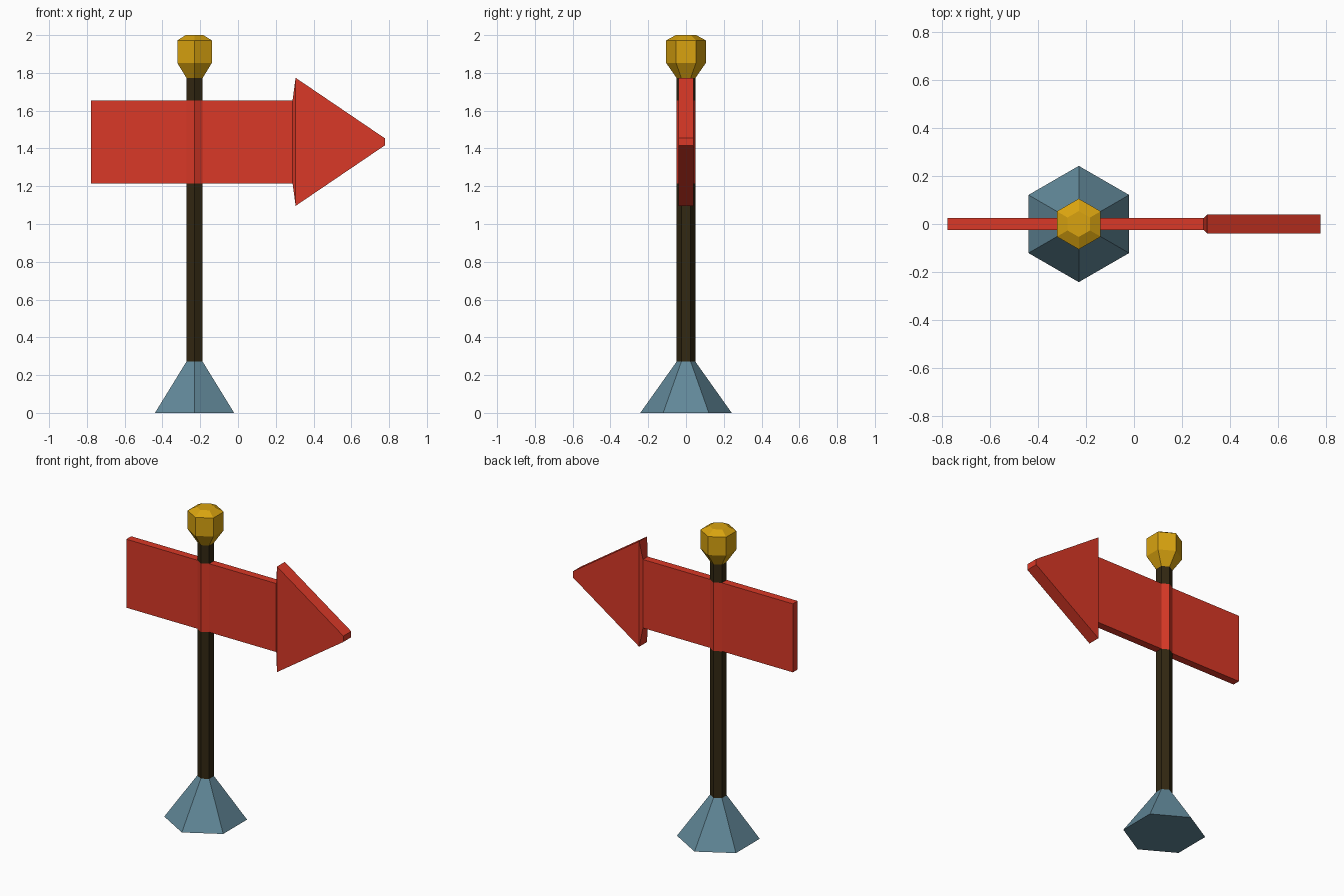
import bpy, bmesh, math

if "Cube" in bpy.data.objects:
    bpy.data.objects.remove(bpy.data.objects["Cube"])

POLE_X = -0.23          # pole axis
POLE_R = 0.049          # hexagon radius of the pole
SIGN_Z, SIGN_H = 1.435, 0.22   # sign centre height and half height
FLAT = POLE_R * math.cos(math.pi / 6)   # half width across flats
THICK = POLE_R / 2                      # sign is as thick as one pole facet


def material(name, rgb):
    m = bpy.data.materials.new(name)
    m.diffuse_color = (*rgb, 1)
    m.use_nodes = True
    m.node_tree.nodes["Principled BSDF"].inputs["Base Color"].default_value = m.diffuse_color
    return m


red = material("sign red", (0.70, 0.040, 0.020))
brown = material("dark brown", (0.032, 0.021, 0.006))
blue = material("slate blue", (0.120, 0.245, 0.315))
gold = material("gold", (0.69, 0.365, 0.005))


def loft(name, rings, mats, cap_start=False, cap_end=False):
    """Skin a list of rings that share the same point count."""
    bm = bmesh.new()
    rows = [[bm.verts.new(p) for p in ring] for ring in rings]
    n = len(rows[0])
    for a, b in zip(rows, rows[1:]):
        for i in range(n):
            j = (i + 1) % n
            bm.faces.new((a[i], a[j], b[j], b[i]))
    if cap_start:
        bm.faces.new(rows[0][::-1])
    if cap_end:
        bm.faces.new(rows[-1])
    bm.normal_update()
    me = bpy.data.meshes.new(name)
    bm.to_mesh(me)
    bm.free()
    for m in mats:
        me.materials.append(m)
    ob = bpy.data.objects.new(name, me)
    bpy.context.collection.objects.link(ob)
    return ob


def hexagon(r, z):
    """Horizontal hexagon with corners towards front and back."""
    angles = [math.radians(90 + 60 * i) for i in range(6)]
    return [(POLE_X + r * math.cos(a), r * math.sin(a), z) for a in angles]


def section(x, half_y, half_z):
    """Upright rectangle across the sign, counter-clockwise seen from +x."""
    return [(x, y * half_y, SIGN_Z + z * half_z)
            for y, z in ((-1, -1), (1, -1), (1, 1), (-1, 1))]


# Flared foot
loft("base", [hexagon(0.242, 0), hexagon(POLE_R, 0.272)], [blue], cap_start=True)

# Pole, with a red collar where the sign grows out of its side facets
lo, hi = SIGN_Z - SIGN_H, SIGN_Z + SIGN_H
pole = loft("pole", [hexagon(POLE_R, z) for z in (0.272, lo, hi, 1.772)], [brown, red])
bm = bmesh.new()
bm.from_mesh(pole.data)
collar = [f for f in bm.faces if lo < f.calc_center_median().z < hi]
for f in collar:
    f.material_index = 1
bmesh.ops.delete(bm, geom=[f for f in collar if abs(f.normal.x) > 0.9], context='FACES_ONLY')
bm.to_mesh(pole.data)
bm.free()

# Finial knob
loft("finial", [hexagon(r, z) for r, z in
                ((POLE_R, 1.772), (0.1055, 1.853), (0.1055, 1.972), (0.054, 2.0))],
     [gold], cap_end=True)

# Sign tail on the left of the pole
loft("sign_tail", [section(-0.777, THICK, SIGN_H), section(POLE_X - FLAT, THICK, SIGN_H)],
     [red], cap_start=True)

# Sign board and arrowhead on the right of the pole
loft("sign_arrow", [section(POLE_X + FLAT, THICK, SIGN_H), section(0.289, THICK, SIGN_H),
                    section(0.305, 0.04, 0.339), section(0.777, 0.04, 0.019)],
     [red], cap_end=True)
